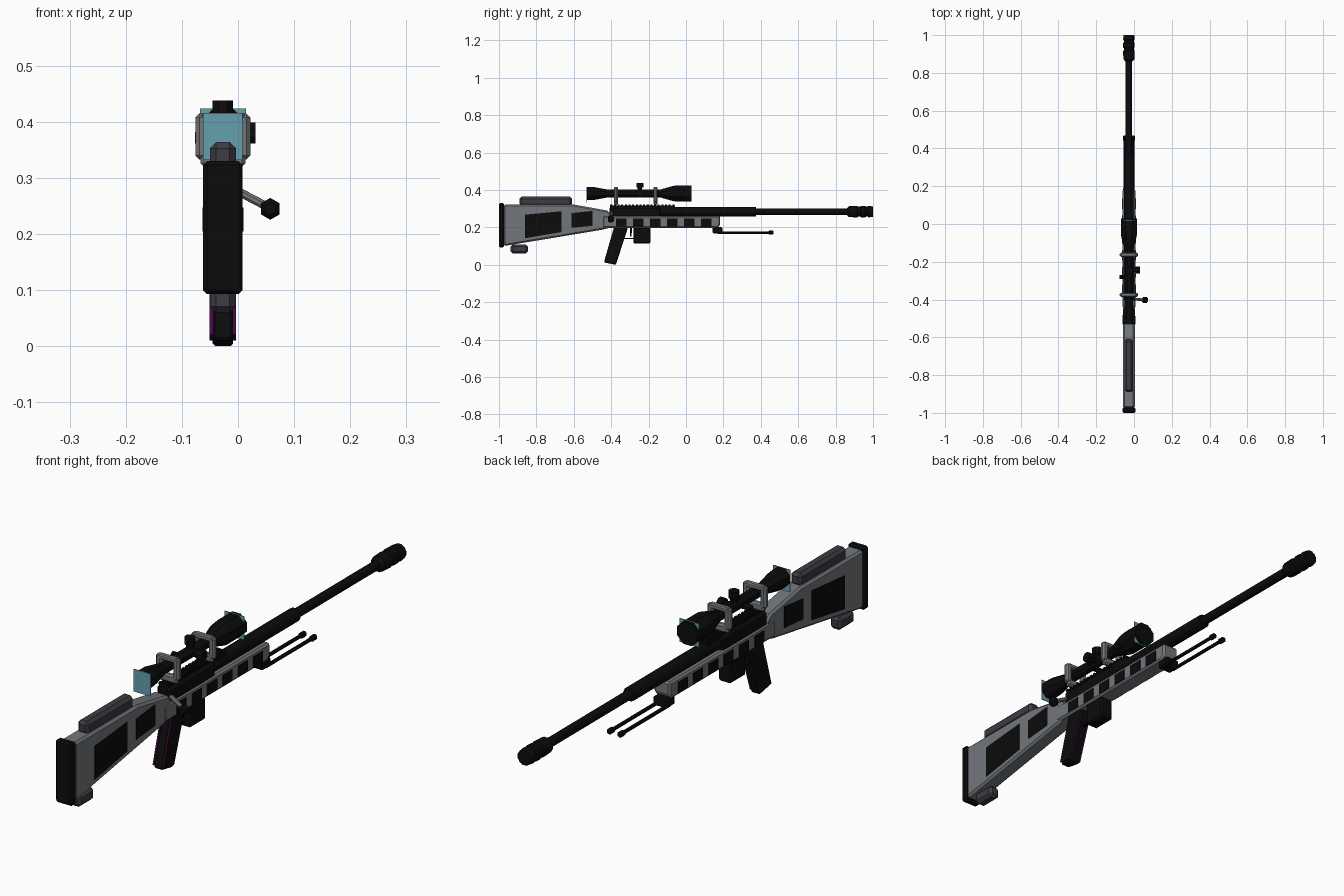
import bpy, bmesh, math
from mathutils import Vector, Matrix

if "Cube" in bpy.data.objects:
    bpy.data.objects.remove(bpy.data.objects["Cube"])

C = -0.027  # centre line of the body; the bolt handle widens the right side


def material(name, rgb):
    m = bpy.data.materials.new(name)
    m.diffuse_color = (*rgb, 1)
    m.use_nodes = True
    m.node_tree.nodes["Principled BSDF"].inputs["Base Color"].default_value = m.diffuse_color
    return m


BLACK = material("black", (0.0035, 0.0035, 0.0035))
GREY = material("grey", (0.17, 0.185, 0.2))
DARK = material("dark grey", (0.045, 0.045, 0.055))
TEAL = material("teal glass", (0.13, 0.35, 0.43))
PURPLE = material("purple", (0.06, 0.003, 0.06))


def finish(name, bm, mat, bevel=0.0):
    bmesh.ops.recalc_face_normals(bm, faces=bm.faces)
    me = bpy.data.meshes.new(name)
    bm.to_mesh(me)
    bm.free()
    me.materials.append(mat)
    ob = bpy.data.objects.new(name, me)
    bpy.context.collection.objects.link(ob)
    if bevel:
        b = ob.modifiers.new("bevel", 'BEVEL')
        b.width = bevel
        b.segments = 1
        b.limit_method = 'ANGLE'
        b.angle_limit = math.radians(40)
    return ob


def prism(name, pts, x0, x1, mat, bevel=0.0):
    """Side outline in (y, z), extruded between two x offsets from the centre line."""
    bm = bmesh.new()
    a = [bm.verts.new((C + x0, y, z)) for y, z in pts]
    b = [bm.verts.new((C + x1, y, z)) for y, z in pts]
    n = len(pts)
    bm.faces.new(a)
    bm.faces.new(b)
    for i in range(n):
        bm.faces.new((a[i], a[(i + 1) % n], b[(i + 1) % n], b[i]))
    return finish(name, bm, mat, bevel)


def box(name, half, y0, y1, z0, z1, mat, bevel=0.0, x=0.0):
    return prism(name, [(y0, z0), (y1, z0), (y1, z1), (y0, z1)], x - half, x + half, mat, bevel)


def lathe(name, profile, mat, start, direction=(0, 1, 0), sides=12):
    """Rings of (distance, radius) along a direction, with closed ends."""
    bm = bmesh.new()
    rot = Vector(direction).to_track_quat('Z', 'Y').to_matrix()
    rings = []
    for d, r in profile:
        ring = []
        for i in range(sides):
            t = 2 * math.pi * (i + 0.5) / sides
            p = rot @ Vector((r * math.cos(t), r * math.sin(t), d))
            ring.append(bm.verts.new(p + Vector(start)))
        rings.append(ring)
    for a, b in zip(rings, rings[1:]):
        for i in range(sides):
            j = (i + 1) % sides
            bm.faces.new((a[i], a[j], b[j], b[i]))
    bm.faces.new(rings[0])
    bm.faces.new(rings[-1])
    return finish(name, bm, mat)


# Stock, butt pad, cheek rest and rear foot
prism("stock", [(-0.975, 0.322), (-0.60, 0.322), (-0.42, 0.29), (-0.40, 0.27),
                (-0.40, 0.20), (-0.45, 0.187), (-0.975, 0.10)], -0.031, 0.031, GREY, 0.008)
box("butt_pad", 0.035, -1.0, -0.972, 0.093, 0.33, BLACK, 0.007)
box("cheek_rest", 0.023, -0.89, -0.61, 0.315, 0.364, DARK, 0.011)
box("rear_foot", 0.023, -0.937, -0.845, 0.06, 0.108, DARK, 0.011)
for s, side in ((-1, "left"), (1, "right")):
    prism("stock_panel_large_" + side, [(-0.86, 0.268), (-0.665, 0.286), (-0.665, 0.175), (-0.86, 0.142)],
          s * 0.029, s * 0.0325, BLACK)
    prism("stock_panel_small_" + side, [(-0.613, 0.276), (-0.50, 0.288), (-0.50, 0.208), (-0.613, 0.198)],
          s * 0.029, s * 0.0325, BLACK)

# Fore-end with its row of dark windows
prism("fore_end", [(-0.445, 0.197), (0.165, 0.197), (0.183, 0.212), (0.183, 0.262), (-0.445, 0.262)],
      -0.034, 0.034, GREY, 0.007)
for s, side in ((-1, "left"), (1, "right")):
    for i in range(6):
        y = -0.375 + i * 0.091
        box(f"window_{side}_{i + 1}", 0.002, y, y + 0.056, 0.205, 0.247, BLACK, x=s * 0.0347)

# Receiver and toothed rail
box("receiver", 0.029, -0.41, -0.13, 0.24, 0.312, BLACK, 0.012)
box("rail_base", 0.018, -0.405, -0.06, 0.303, 0.316, BLACK)
for i in range(18):
    y = -0.405 + i * 0.0195
    box(f"rail_tooth_{i + 1}", 0.02, y, y + 0.011, 0.314, 0.323, BLACK)

# Barrel and muzzle brake
lathe("barrel", [(0, 0.026), (0.52, 0.026), (0.52, 0.0175), (1.02, 0.0175)], BLACK, (C, -0.145, 0.284))
lathe("muzzle_brake", [(0, 0.019), (0.012, 0.03), (0.055, 0.032), (0.06, 0.028), (0.072, 0.028),
                       (0.077, 0.032), (0.097, 0.032), (0.102, 0.028), (0.112, 0.028),
                       (0.117, 0.032), (0.14, 0.029)], BLACK, (C, 0.86, 0.284))

# Grip: black core, purple seam layers, black outer plates
GRIP = [(-0.385, 0.2), (-0.31, 0.2), (-0.375, 0.0), (-0.437, 0.012)]
prism("grip", GRIP, -0.018, 0.018, BLACK, 0.004)
for s, side in ((-1, "left"), (1, "right")):
    prism("grip_seam_" + side, [(y * 0.99 - 0.004, z * 0.95 + 0.01) for y, z in GRIP],
          s * 0.017, s * 0.0225, PURPLE)
    prism("grip_plate_" + side, [(y * 0.99 - 0.004, z * 0.95 + 0.01) for y, z in GRIP],
          s * 0.0225, s * 0.0235, BLACK)

# Magazine, trigger and guard
box("magazine", 0.026, -0.282, -0.19, 0.113, 0.2, BLACK, 0.006)
box("trigger_guard", 0.009, -0.35, -0.275, 0.138, 0.144, BLACK)
prism("trigger", [(-0.30, 0.2), (-0.287, 0.2), (-0.292, 0.152), (-0.30, 0.152)], -0.005, 0.005, BLACK)

# Folded bipod
box("bipod_mount", 0.03, 0.143, 0.195, 0.167, 0.202, BLACK, 0.006)
for s, side in ((-1, "left"), (1, "right")):
    lathe("bipod_leg_" + side, [(0, 0.007), (0.27, 0.007), (0.272, 0.011), (0.292, 0.011), (0.297, 0.007)],
          BLACK, (C + s * 0.022, 0.172, 0.172), sides=8)

# Scope body, glass squares, rings and turrets
lathe("scope", [(0, 0.038), (0.035, 0.038), (0.115, 0.022), (0.39, 0.022), (0.455, 0.042),
                (0.475, 0.046), (0.56, 0.046)], BLACK, (C, -0.53, 0.381), sides=8)
box("eyepiece_glass", 0.035, -0.533, -0.5295, 0.332, 0.416, TEAL)
box("objective_glass", 0.041, 0.016, 0.019, 0.336, 0.424, TEAL)
for y, name in ((-0.375, "rear"), (-0.163, "front")):
    for s, side in ((-1, "left"), (1, "right")):
        box(f"scope_ring_{name}_{side}", 0.013, y - 0.011, y + 0.011, 0.333, 0.415, GREY, 0.007, x=s * 0.036)
    box(f"scope_ring_{name}_top", 0.04, y - 0.011, y + 0.011, 0.398, 0.416, GREY, 0.004)
    box(f"scope_ring_{name}_base", 0.04, y - 0.011, y + 0.011, 0.32, 0.35, GREY, 0.006)
lathe("top_turret", [(0, 0.014), (0.03, 0.014), (0.03, 0.02), (0.056, 0.02)],
      BLACK, (C, -0.247, 0.382), (0, 0, 1), 8)
lathe("right_turret", [(0, 0.013), (0.035, 0.013), (0.035, 0.02), (0.058, 0.02)],
      BLACK, (C, -0.243, 0.38), (1, 0, 0), 8)
lathe("left_turret", [(0, 0.011), (0.05, 0.011)], BLACK, (C, -0.28, 0.372), (-1, 0, 0), 8)

# Bolt handle and knob
start, end = Vector((C + 0.01, -0.395, 0.285)), Vector((0.05, -0.402, 0.25))
lathe("bolt_handle", [(0, 0.008), ((end - start).length, 0.008)], GREY, start, end - start, 8)
lathe("bolt_knob", [(-0.016, 0.011), (-0.007, 0.0195), (0.007, 0.0195), (0.016, 0.011)],
      BLACK, (0.0575, -0.402, 0.245), (0, 1, 0), 6)
